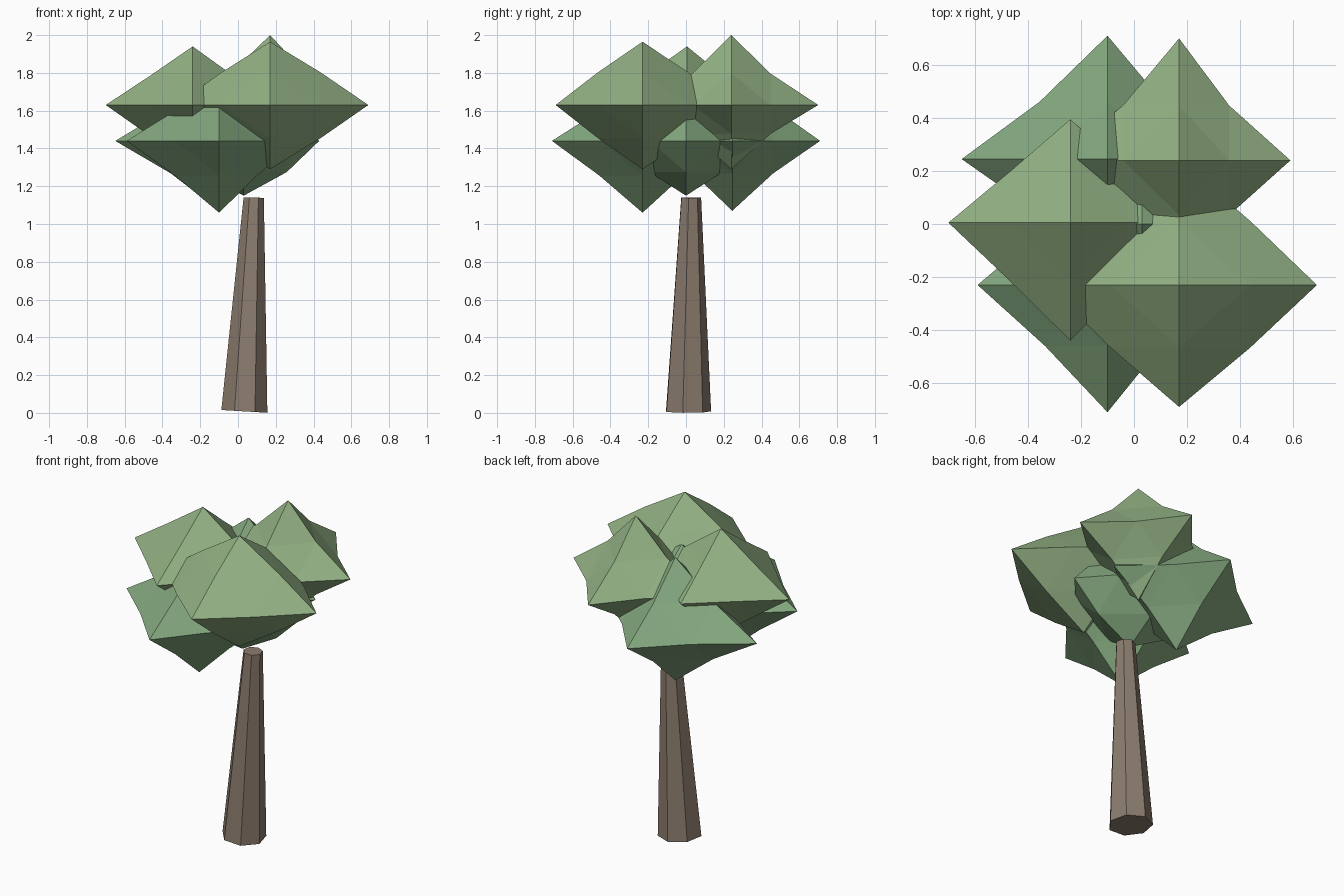
import bpy, bmesh
from math import cos, sin, radians
from mathutils import Vector

if "Cube" in bpy.data.objects:
    bpy.data.objects.remove(bpy.data.objects["Cube"])


def material(name, rgb):
    m = bpy.data.materials.new(name)
    m.diffuse_color = (*rgb, 1)
    m.use_nodes = True
    m.node_tree.nodes["Principled BSDF"].inputs["Base Color"].default_value = m.diffuse_color
    return m


def finish(bm, name, mat):
    bmesh.ops.recalc_face_normals(bm, faces=bm.faces)
    mesh = bpy.data.meshes.new(name)
    bm.to_mesh(mesh)
    bm.free()
    mesh.materials.append(mat)
    ob = bpy.data.objects.new(name, mesh)
    bpy.context.collection.objects.link(ob)
    return ob


def leaf_clump(name, center, lo, hi, bulge, mat):
    """Octahedron with six tips at lo/hi, edges split once and bulged or dented."""
    bm = bmesh.new()
    c = Vector(center)

    def point(d):
        # d is a direction of -1/0/1 steps: one step is a tip, two an edge middle
        p = c.copy()
        n = sum(abs(v) for v in d)
        for i, s in enumerate(d):
            if s:
                tip = hi[i] if s > 0 else lo[i]
                p[i] += (tip - c[i]) * (1 if n == 1 else 0.5 * bulge)
        return p

    verts = {}
    for x in (-1, 0, 1):
        for y in (-1, 0, 1):
            for z in (-1, 0, 1):
                if 0 < abs(x) + abs(y) + abs(z) < 3:
                    verts[x, y, z] = bm.verts.new(point((x, y, z)))
    for x in (-1, 1):
        for y in (-1, 1):
            for z in (-1, 1):
                a, b, t = (x, 0, 0), (0, y, 0), (0, 0, z)
                ab, bt, ta = (x, y, 0), (0, y, z), (x, 0, z)
                for tri in ((a, ab, ta), (ab, b, bt), (ta, bt, t), (ab, bt, ta)):
                    bm.faces.new([verts[k] for k in tri])
    return finish(bm, name, mat)


bark = material("bark", (0.26, 0.20, 0.155))
leaf_light = material("leaf_light", (0.29, 0.44, 0.23))
leaf_dark = material("leaf_dark", (0.23, 0.39, 0.21))

# Leaning seven-sided trunk with a slightly tilted base
bm = bmesh.new()
rings = []
for cx, cy, cz, r, tilt in ((0.033, 0.008, 0.008, 0.125, -0.06), (0.083, 0.025, 1.14, 0.055, -0.03)):
    ring = []
    for k in range(7):
        a = radians(-11.5 + k * 360 / 7)
        ring.append(bm.verts.new((cx + r * cos(a), cy + r * sin(a), cz + tilt * r * cos(a))))
    rings.append(ring)
    bm.faces.new(ring)
for k in range(7):
    j = (k + 1) % 7
    bm.faces.new((rings[0][k], rings[0][j], rings[1][j], rings[1][k]))
finish(bm, "trunk", bark)

# Upper leaf clumps: center, low tips, high tips, edge bulge
leaf_clump("leaves_upper_front", (0.17, -0.23, 1.63), (-0.33, -0.69, 1.29), (0.69, 0.24, 1.965), 1.03, leaf_light)
leaf_clump("leaves_upper_back", (0.17, 0.24, 1.63), (-0.30, -0.22, 1.29), (0.59, 0.70, 2.0), 0.9, leaf_light)
leaf_clump("leaves_upper_left", (-0.24, 0.005, 1.63), (-0.70, -0.44, 1.30), (0.20, 0.395, 1.94), 0.99, leaf_light)

# Lower leaf clumps
leaf_clump("leaves_lower_front", (-0.10, -0.23, 1.44), (-0.59, -0.71, 1.06), (0.32, 0.22, 1.77), 0.96, leaf_dark)
leaf_clump("leaves_lower_back", (-0.10, 0.245, 1.44), (-0.65, -0.20, 1.07), (0.35, 0.71, 1.82), 0.93, leaf_dark)
leaf_clump("leaves_lower_right", (0.03, 0.0, 1.44), (-0.38, -0.34, 1.15), (0.43, 0.34, 1.77), 1.14, leaf_dark)
